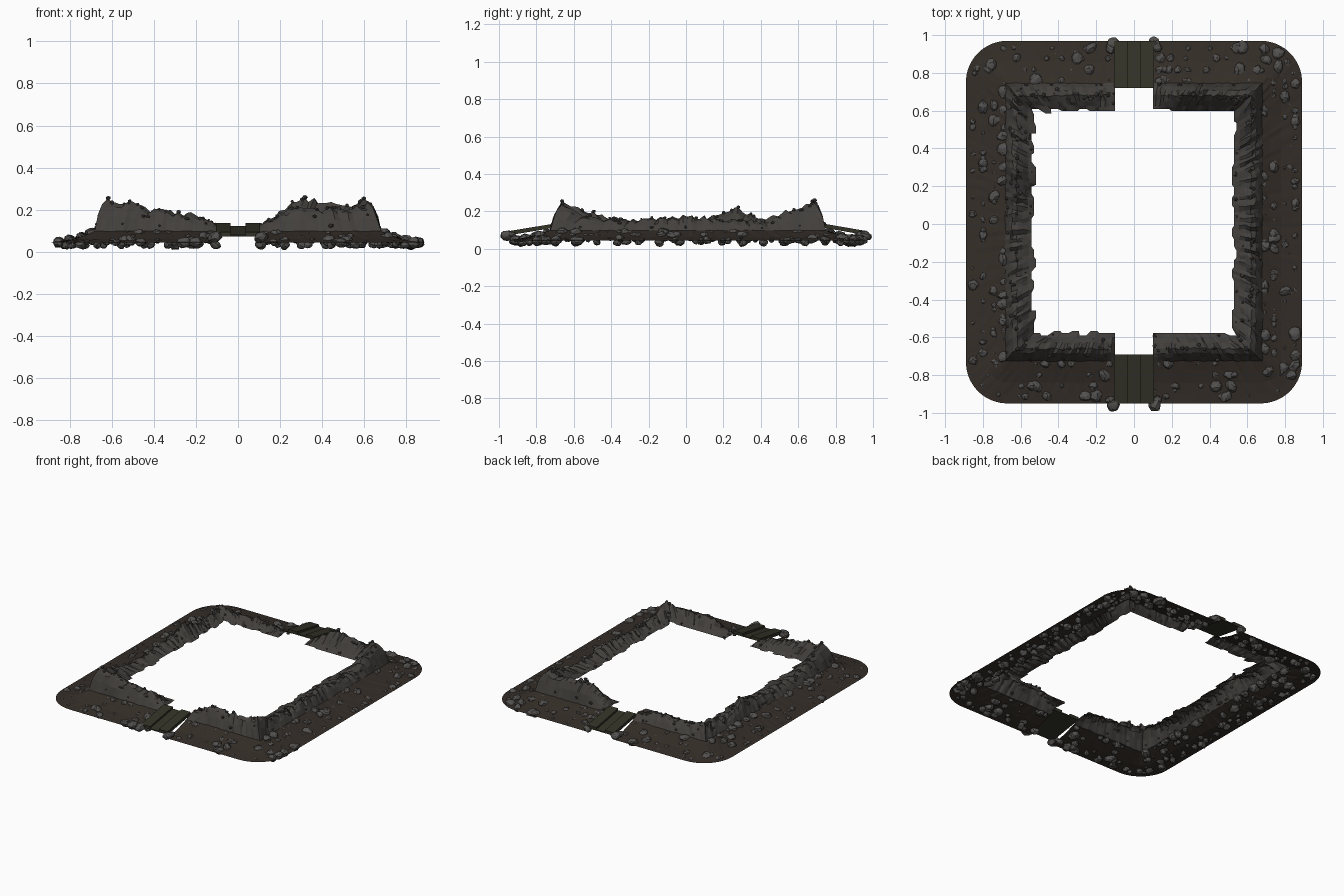
import bpy, bmesh, random
from math import hypot
from mathutils import Vector, Matrix, Euler

if "Cube" in bpy.data.objects:
    bpy.data.objects.remove(bpy.data.objects["Cube"])

random.seed(7)
YC = 0.01      # ring centre in y
GAP = 0.10     # half width of the gateway


def material(name, rgb):
    m = bpy.data.materials.new(name)
    m.diffuse_color = (*rgb, 1)
    m.use_nodes = True
    m.node_tree.nodes["Principled BSDF"].inputs["Base Color"].default_value = m.diffuse_color
    return m


EARTH = material("earth", (0.035, 0.027, 0.021))
STONE = material("cliff_stone", (0.055, 0.05, 0.045))
ROCK = material("loose_rock", (0.085, 0.082, 0.078))
ROAD = material("road", (0.032, 0.032, 0.02))


def finish(bm, name, mats):
    me = bpy.data.meshes.new(name)
    bm.to_mesh(me)
    bm.free()
    for m in mats:
        me.materials.append(m)
    ob = bpy.data.objects.new(name, me)
    bpy.context.collection.objects.link(ob)
    return ob


def lerp_list(vals, t):
    f = t * (len(vals) - 1)
    i = min(int(f), len(vals) - 2)
    return vals[i] + (vals[i + 1] - vals[i]) * (f - i)


def round_corner(x, y, hx, hy, r):
    dx, dy = x - (hx - r), abs(y) - (hy - r)
    if r > 0 and dx > 0 and dy > 0:
        k = max(dx, dy) / hypot(dx, dy)
        x = hx - r + dx * k
        y = (hy - r + dy * k) * (1 if y > 0 else -1)
    return x, y


# Cross-section from outer rim to inner lip:
# half width, half length, corner radius, height, share of crest height
RINGS = [(.89, .96, .22, .045, 0), (.84, .91, .17, .052, 0), (.78, .85, .11, .062, 0),
         (.72, .785, .04, .082, 0), (.68, .735, 0, .098, 0), (.66, .715, 0, .10, .5),
         (.643, .695, 0, .10, .85), (.62, .67, 0, .10, 1), (.59, .64, 0, .115, .7),
         (.56, .615, 0, .12, .3), (.53, .588, 0, .125, 0)]
APRON = 4
apron_pts, wall_pts, crest_pts = [], [], []


def rampart(name, sign, front, side, back):
    """Half of the ring: from the front gate round the side to the back gate."""
    stations = [(0, i / 26) for i in range(26)] + [(1, i / 64) for i in range(64)] \
        + [(2, i / 26) for i in range(27)]
    bm = bmesh.new()
    rows, lip = [], 0
    for n, (leg, t) in enumerate(stations):
        h = lerp_list((front, side, back)[leg], t) + random.uniform(-.013, .013)
        if n % 3 == 0:
            lip = random.choice((-.012, 0, 0, .012))
        row = []
        for k, (hx, hy, r, z, share) in enumerate(RINGS):
            if k == len(RINGS) - 1:
                hx, hy = hx + lip, hy + lip
            if leg == 0:
                x, y = GAP + (hx - GAP) * t, -hy
            elif leg == 1:
                x, y = hx, -hy + 2 * hy * t
            else:
                x, y = hx + (GAP - hx) * t, hy
            x, y = round_corner(x, y, hx, hy, r)
            z += share * (h - z)
            if 0 < k < len(RINGS) - 1 and 0 < n < len(stations) - 1:
                j = .003 if k <= APRON else .006
                x += random.uniform(-j, j)
                y += random.uniform(-j, j)
                z += random.uniform(-j, j) * .6
            row.append(bm.verts.new((sign * x, y + YC, z)))
        rows.append(row)
    for a, b in zip(rows, rows[1:]):
        for k in range(len(RINGS) - 1):
            q = (a[k], b[k], b[k + 1], a[k + 1])
            f = bm.faces.new(q if sign > 0 else q[::-1])
            f.material_index = 0 if k < APRON else 1
            c = f.calc_center_median()
            (apron_pts if k < APRON else wall_pts).append(c)
        crest_pts.append(a[7].co.copy())
    finish(bm, name, (EARTH, STONE))


rampart("right_rampart", 1, (.13, .18, .215, .20, .205, .23),
        (.23, .17, .15, .15, .165, .17, .16, .15, .15, .20, .25),
        (.25, .215, .235, .25, .20, .13))
rampart("left_rampart", -1, (.13, .175, .185, .20, .24, .245),
        (.245, .20, .16, .145, .15, .155, .17, .215, .15, .15, .19),
        (.20, .17, .16, .17, .15, .13))


# Gateway ramps: a sunken centre lane between two raised kerbs
def ramp(name, y_out, y_in):
    bm = bmesh.new()
    for x0, x1, up in ((-.105, -.035, .014), (-.035, .035, 0), (.035, .105, .014)):
        v = [bm.verts.new((x, y, z + (up if top else 0)))
             for top in (0, 1)
             for x, y, z in ((x0, y_out, .072 + .008 * top), (x1, y_out, .072 + .008 * top),
                             (x1, y_in, .115 + .008 * top), (x0, y_in, .115 + .008 * top))]
        for q in ((3, 2, 1, 0), (4, 5, 6, 7), (0, 1, 5, 4), (1, 2, 6, 5), (2, 3, 7, 6), (3, 0, 4, 7)):
            bm.faces.new([v[i] for i in q])
    bmesh.ops.recalc_face_normals(bm, faces=bm.faces)
    finish(bm, name, (ROAD,))


ramp("front_ramp", -.95, -.69)
ramp("back_ramp", .97, .72)


# Loose rocks
def add_rock(bm, p, r, flat=.8, detail=2):
    size = Matrix.Diagonal((r * random.uniform(.75, 1.2), r * random.uniform(.75, 1.2), r * flat, 1))
    rot = Euler((random.uniform(-.3, .3), random.uniform(-.3, .3), random.uniform(0, 6.3))).to_matrix().to_4x4()
    made = bmesh.ops.create_icosphere(bm, subdivisions=detail, radius=1,
                                      matrix=Matrix.Translation(p) @ rot @ size)
    for v in made["verts"]:
        v.co = p + (v.co - p) * random.uniform(.82, 1.1)
        v.co.z = max(v.co.z, .003)


bm = bmesh.new()
for p in random.sample(apron_pts, 230):
    # keep rocks inside the clean outer rim
    inset = Vector((p.x * .985, (p.y - YC) * .985 + YC, p.z - .004))
    add_rock(bm, inset, random.choice((.012, .016, .02, .026, .034)))
finish(bm, "apron_rocks", (ROCK,))

# Row of stones bedded under the outer rim
bm = bmesh.new()
rim = [p for p in apron_pts if p.z < .05]
for p in rim[::4]:
    add_rock(bm, Vector((p.x * .95, (p.y - YC) * .95 + YC, .034)), random.uniform(.018, .03), .8)
finish(bm, "rim_stones", (ROCK,))

bm = bmesh.new()
for p in random.sample(wall_pts, 130):
    add_rock(bm, p, random.uniform(.006, .014), .8, 1)
for p in random.sample(crest_pts, 60):
    add_rock(bm, p, random.uniform(.008, .016), .9, 1)
finish(bm, "wall_rocks", (STONE,))

# Boulders flanking both gateways
bm = bmesh.new()
for sy in (-1, 1):
    for sx in (-1, 1):
        add_rock(bm, Vector((sx * .11, sy * .957, .07)), .037, .7)
        add_rock(bm, Vector((sx * .125, sy * .93, .075)), .025, .7)
finish(bm, "gate_boulders", (ROCK,))
